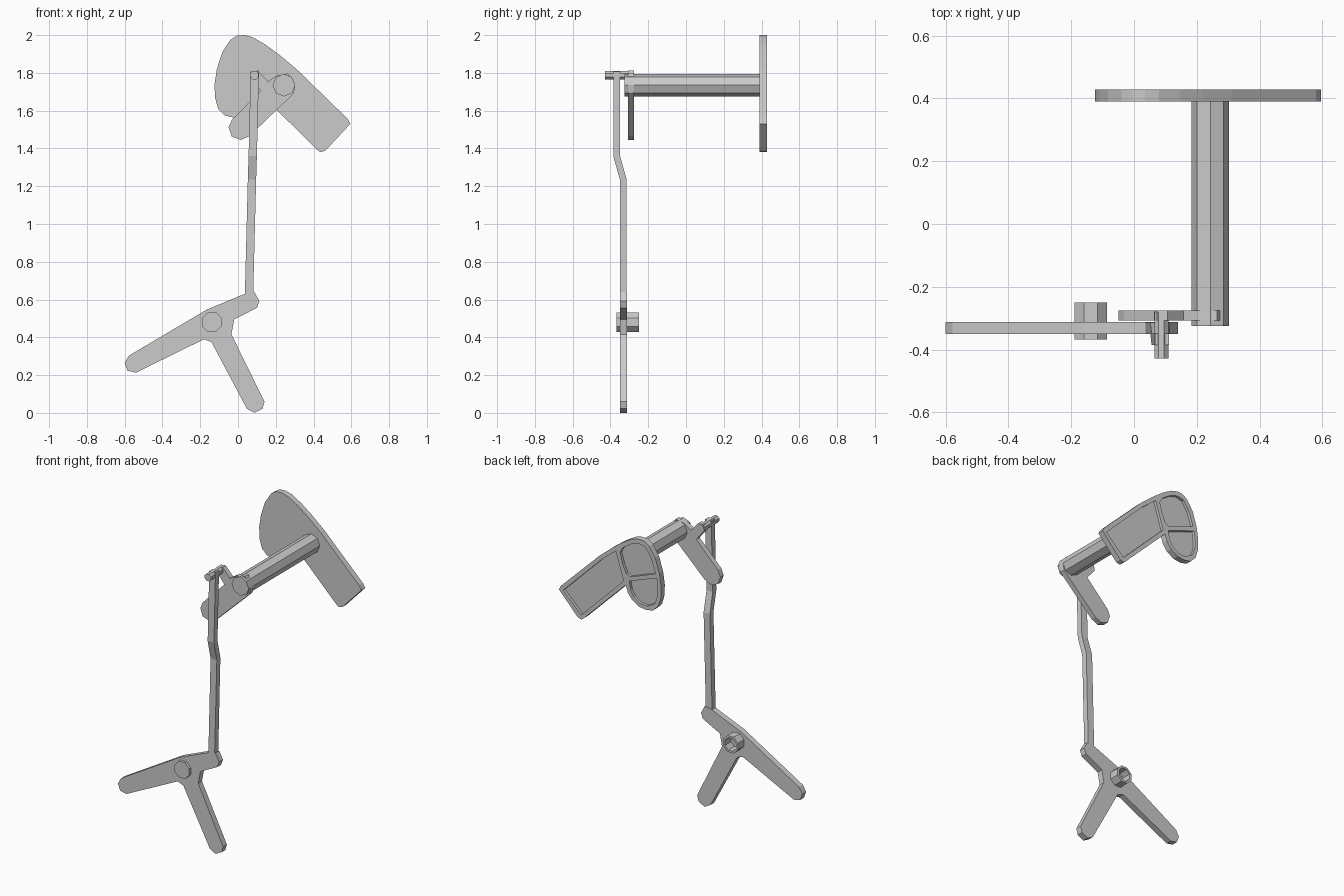
import bpy, bmesh, math


def make_object(name, bm):
    bmesh.ops.recalc_face_normals(bm, faces=bm.faces[:])
    me = bpy.data.meshes.new(name)
    bm.to_mesh(me)
    bm.free()
    ob = bpy.data.objects.new(name, me)
    bpy.context.collection.objects.link(ob)
    return ob


def prism(name, outline, y0, y1):
    """Extrude an (x, z) outline from y0 to y1."""
    bm = bmesh.new()
    face = bm.faces.new([bm.verts.new((x, y0, z)) for x, z in outline])
    ext = bmesh.ops.extrude_face_region(bm, geom=[face])
    verts = [g for g in ext["geom"] if isinstance(g, bmesh.types.BMVert)]
    bmesh.ops.translate(bm, verts=verts, vec=(0, y1 - y0, 0))
    return make_object(name, bm)


def octagon(x, z, r, turn=0.0):
    angles = [math.radians(turn + 45 * i) for i in range(8)]
    return [(x + r * math.cos(a), z + r * math.sin(a)) for a in angles]


def carve(ob, cutters):
    for c in cutters:
        c.hide_render = True
        mod = ob.modifiers.new("pocket", 'BOOLEAN')
        mod.operation = 'DIFFERENCE'
        mod.solver = 'EXACT'
        mod.object = c
    deps = bpy.context.evaluated_depsgraph_get()
    mesh = bpy.data.meshes.new_from_object(ob.evaluated_get(deps))
    ob.modifiers.clear()
    ob.data = mesh
    for c in cutters:
        bpy.data.objects.remove(c)


# Pedal plate with three shallow pockets in its back
pedal = prism("pedal_plate", [
    (0.595, 1.53), (0.58, 1.557), (0.31, 1.82), (0.22, 1.895), (0.145, 1.95),
    (0.08, 1.988), (0.035, 2.0), (-0.005, 1.998), (-0.04, 1.975), (-0.083, 1.91),
    (-0.112, 1.82), (-0.124, 1.74), (-0.122, 1.67), (-0.105, 1.61), (-0.07, 1.575),
    (-0.025, 1.563), (0.03, 1.57), (0.08, 1.6), (0.11, 1.64), (0.125, 1.683),
    (0.417, 1.395), (0.437, 1.38), (0.462, 1.388)], 0.39, 0.428)
pockets = [
    [(0.565, 1.532), (0.3, 1.795), (0.195, 1.88), (0.17, 1.8), (0.14, 1.705), (0.438, 1.41)],
    [(0.145, 1.915), (0.08, 1.957), (0.03, 1.972), (-0.015, 1.96), (-0.055, 1.9),
     (-0.085, 1.81), (0.09, 1.745), (0.12, 1.755), (0.145, 1.81), (0.165, 1.88)],
    [(-0.093, 1.785), (-0.1, 1.73), (-0.098, 1.67), (-0.08, 1.62), (-0.025, 1.588),
     (0.025, 1.593), (0.065, 1.62), (0.09, 1.66), (0.1, 1.715)]]
carve(pedal, [prism("pocket_cutter", p, 0.41, 0.5) for p in pockets])

# Cross shaft and bell crank
prism("cross_shaft", octagon(0.243, 1.735, 0.06), -0.325, 0.395)
prism("bell_crank", [
    (0.205, 1.785), (0.265, 1.797), (0.303, 1.735), (0.295, 1.69), (0.06, 1.465),
    (0.015, 1.445), (-0.033, 1.463), (-0.05, 1.512), (-0.032, 1.552), (0.12, 1.706),
    (0.064, 1.775), (0.073, 1.808), (0.107, 1.812), (0.158, 1.755)], -0.308, -0.275)
prism("rod_pin", octagon(0.087, 1.788, 0.024, 22.5), -0.428, -0.28)

# Offset push rod, square section following a cranked path
bm = bmesh.new()
rings = []
for x, y, z in [(0.089, -0.367, 1.808), (0.078, -0.367, 1.36),
                (0.074, -0.332, 1.235), (0.058, -0.332, 0.61)]:
    rings.append([bm.verts.new((x + a * 0.022, y + b * 0.018, z))
                  for a, b in ((-1, -1), (1, -1), (1, 1), (-1, 1))])
for lo, hi in zip(rings, rings[1:]):
    for i in range(4):
        j = (i + 1) % 4
        bm.faces.new((lo[i], lo[j], hi[j], hi[i]))
bm.faces.new(rings[0])
bm.faces.new(rings[-1])
make_object("push_rod", bm)

# Three-armed lever
prism("three_arm_lever", [
    (0.04, 0.632), (0.087, 0.64), (0.113, 0.592), (0.1, 0.556), (-0.02, 0.495),
    (-0.035, 0.416), (0.14, 0.06), (0.13, 0.022), (0.087, 0.0), (0.047, 0.022),
    (-0.14, 0.374), (-0.18, 0.39), (-0.54, 0.213), (-0.585, 0.223), (-0.6, 0.265),
    (-0.578, 0.303), (-0.165, 0.547)], -0.35, -0.312)

# Pivot boss, hollow from behind
boss = prism("pivot_boss", octagon(-0.138, 0.48, 0.056, 22.5), -0.367, -0.25)
carve(boss, [prism("boss_cutter", octagon(-0.138, 0.48, 0.042, 22.5), -0.33, -0.2)])
